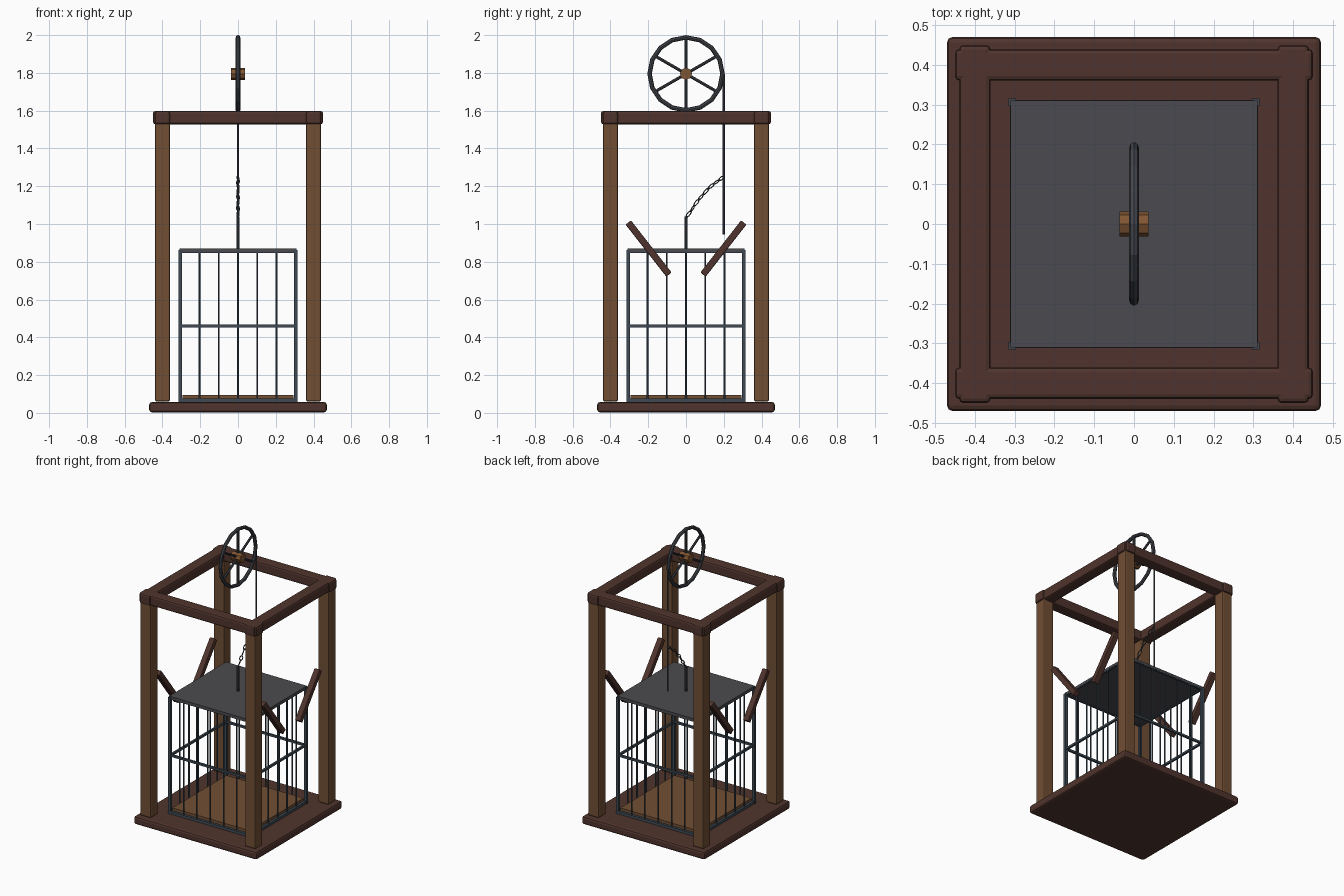
import bpy, math
from mathutils import Vector

if "Cube" in bpy.data.objects:
    bpy.data.objects.remove(bpy.data.objects["Cube"])


def material(name, r, g, b):
    m = bpy.data.materials.new(name)
    lin = [((c / 255 + 0.055) / 1.055) ** 2.4 for c in (r, g, b)]
    m.diffuse_color = (*lin, 1)
    m.use_nodes = True
    m.node_tree.nodes["Principled BSDF"].inputs["Base Color"].default_value = m.diffuse_color
    return m


DARK_WOOD = material("dark wood", 80, 52, 45)
WOOD = material("brown wood", 113, 78, 52)
HUB_WOOD = material("light wood", 128, 86, 50)
PLATE = material("grey plate", 75, 75, 80)
IRON = material("blue iron", 62, 74, 84)
STEEL = material("dark steel", 68, 70, 76)


def finish(obj, name, mat, bevel=0):
    obj.name = name
    obj.data.materials.append(mat)
    if bevel:
        mod = obj.modifiers.new("bevel", 'BEVEL')
        mod.width = bevel
        mod.segments = 2
    return obj


def box(name, mat, loc, size, bevel=0, rot=(0, 0, 0)):
    bpy.ops.mesh.primitive_cube_add(size=1, location=loc, rotation=rot)
    obj = bpy.context.object
    obj.scale = size
    # apply scale so that bevels stay even
    bpy.ops.object.transform_apply(location=False, rotation=False, scale=True)
    return finish(obj, name, mat, bevel)


def rod(name, mat, a, b, radius, sides=8):
    a, b = Vector(a), Vector(b)
    bpy.ops.mesh.primitive_cylinder_add(vertices=sides, radius=radius,
                                        depth=(b - a).length, location=(a + b) / 2)
    obj = bpy.context.object
    obj.rotation_euler = (b - a).to_track_quat('Z', 'Y').to_euler()
    return finish(obj, name, mat)


# Timber frame: base, four posts, lapped top beams
box("base", DARK_WOOD, (0, 0, 0.03), (0.94, 0.94, 0.055), 0.014)
for sx in (-1, 1):
    for sy in (-1, 1):
        box("post", WOOD, (sx * 0.4, sy * 0.4, 0.805), (0.08, 0.08, 1.49), 0.009)
        # slanted brace planks leaning outwards
        box("brace", DARK_WOOD, (sx * 0.4, sy * 0.198, 0.87), (0.04, 0.036, 0.35),
            0.005, (-sy * math.radians(38), 0, 0))
for s in (-1, 1):
    box("top_beam_x", DARK_WOOD, (0, s * 0.4, 1.563), (0.9, 0.08, 0.07), 0.012)
    box("top_beam_y", DARK_WOOD, (s * 0.4, 0, 1.563), (0.08, 0.9, 0.07), 0.012)

# Cage: floor, roof, corner posts, rails and thin bars
box("cage_floor", WOOD, (0, 0, 0.085), (0.59, 0.59, 0.02))
box("cage_roof", PLATE, (0, 0, 0.861), (0.62, 0.62, 0.016))
for sx in (-1, 1):
    for sy in (-1, 1):
        box("cage_corner", IRON, (sx * 0.306, sy * 0.306, 0.459), (0.018, 0.018, 0.806))
for s in (-1, 1):
    for z, t in ((0.067, 0.018), (0.46, 0.014), (0.853, 0.012)):
        box("cage_rail_x", IRON, (0, s * 0.303, z), (0.6, t, t))
        box("cage_rail_y", IRON, (s * 0.303, 0, z), (t, 0.6, t))
    for i in range(-2, 3):
        p = i * 0.102
        rod("cage_bar", IRON, (p, s * 0.303, 0.06), (p, s * 0.303, 0.855), 0.005, 6)
        rod("cage_bar", IRON, (s * 0.303, p, 0.06), (s * 0.303, p, 0.855), 0.005, 6)

# Hanger on the cage roof and the hoist rope
rod("hanger", STEEL, (0, 0, 0.86), (0, 0, 1.04), 0.0085)
rod("rope", STEEL, (0, 0.2, 0.945), (0, 0.2, 1.795), 0.0055)

# Chain from hanger to rope: alternating stretched rings
path = [(0, 1.035), (0.028, 1.07), (0.042, 1.095), (0.068, 1.13),
        (0.09, 1.155), (0.12, 1.19), (0.147, 1.212), (0.175, 1.232), (0.2, 1.252)]
for i, (p, q) in enumerate(zip(path, path[1:])):
    a, b = Vector((0, *p)), Vector((0, *q))
    bpy.ops.mesh.primitive_torus_add(major_segments=10, minor_segments=6,
                                     major_radius=0.0095, minor_radius=0.003)
    link = finish(bpy.context.object, "chain_link", STEEL)
    for v in link.data.vertices:
        v.co.x *= ((b - a).length + 0.01) / 0.025
    angle = math.atan2(b.z - a.z, b.y - a.y)
    link.rotation_mode = 'QUATERNION'
    flat = Vector((1, 0, 0)).rotation_difference(Vector((0, math.cos(angle), math.sin(angle))))
    twist = Vector((0, 0, 1)).rotation_difference(Vector((0, 1, 0)))
    link.rotation_quaternion = flat @ twist if i % 2 else flat
    link.location = (a + b) / 2

# Pulley wheel: sixteen-sided rim, six spokes and a wooden hub
C = Vector((0, 0, 1.795))
bpy.ops.mesh.primitive_torus_add(major_segments=16, minor_segments=8, major_radius=0.193,
                                 minor_radius=0.012, location=C,
                                 rotation=(0, math.pi / 2, 0))
finish(bpy.context.object, "wheel_rim", STEEL)
for k in range(6):
    a = math.radians(30 + 60 * k)
    rod("wheel_spoke", STEEL, C, C + Vector((0, math.cos(a), math.sin(a))) * 0.19, 0.008)
rod("wheel_hub", HUB_WOOD, C - Vector((0.037, 0, 0)), C + Vector((0.037, 0, 0)), 0.032, 8)
